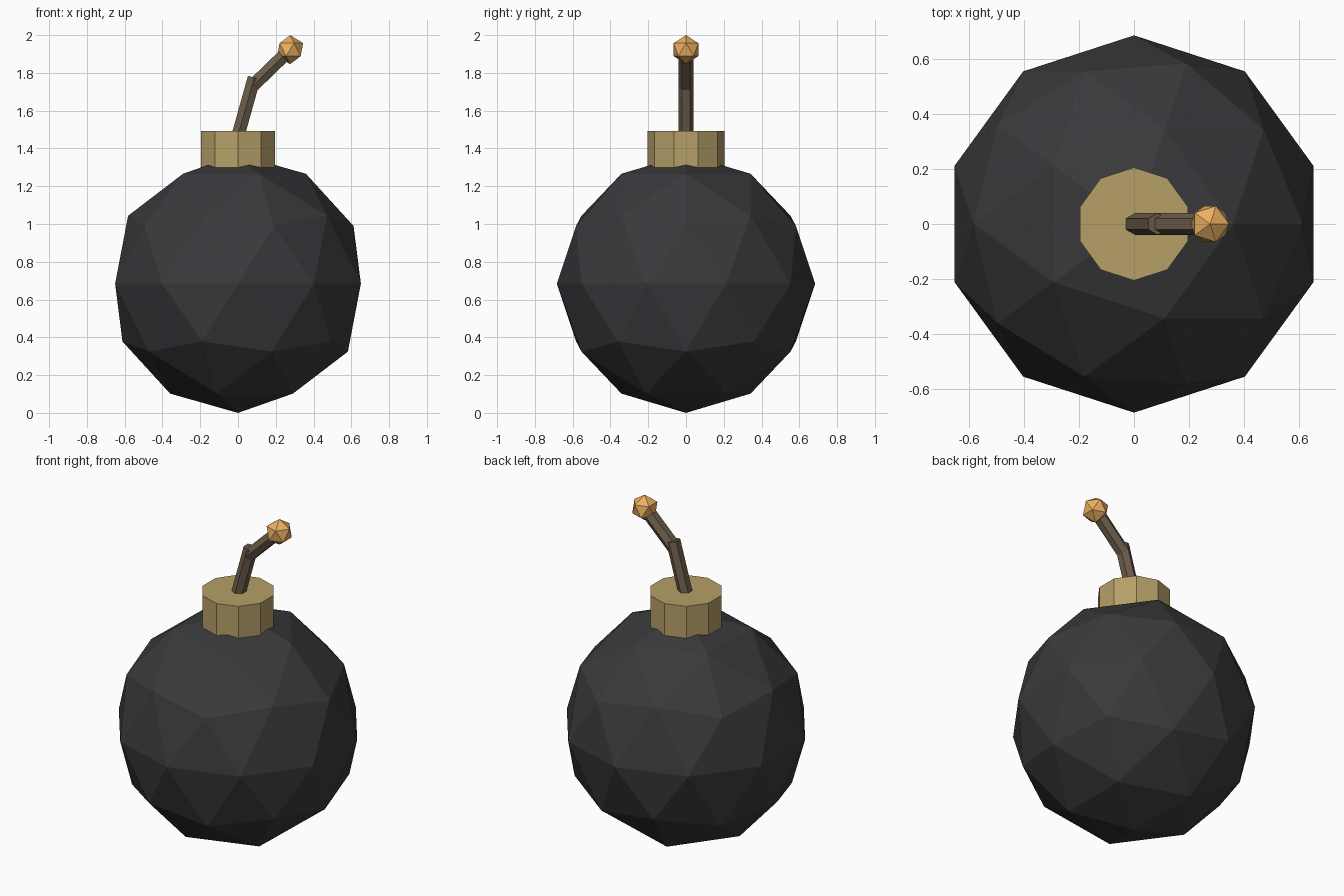
import bpy
from math import atan2, hypot

if "Cube" in bpy.data.objects:
    bpy.data.objects.remove(bpy.data.objects["Cube"])


def finish(name, color):
    """Name the active object and give it a flat colour."""
    ob = bpy.context.object
    ob.name = name
    mat = bpy.data.materials.get(color[0]) or bpy.data.materials.new(color[0])
    mat.diffuse_color = (*color[1], 1)
    mat.use_nodes = True
    mat.node_tree.nodes["Principled BSDF"].inputs["Base Color"].default_value = mat.diffuse_color
    ob.data.materials.append(mat)
    return ob


def ball(name, radius, center, detail, color):
    bpy.ops.mesh.primitive_ico_sphere_add(subdivisions=detail, radius=radius, location=center)
    return finish(name, color)


def rod(name, start, end, radius, sides, color):
    """Prism between two (x, z) points in the y = 0 plane."""
    dx, dz = end[0] - start[0], end[1] - start[1]
    bpy.ops.mesh.primitive_cylinder_add(
        vertices=sides, radius=radius, depth=hypot(dx, dz),
        location=((start[0] + end[0]) / 2, 0, (start[1] + end[1]) / 2),
        rotation=(0, atan2(dx, dz), 0))
    return finish(name, color)


IRON = ("dark_iron", (0.042, 0.042, 0.045))
BRASS = ("brass", (0.47, 0.35, 0.14))
CORD = ("cord", (0.15, 0.11, 0.07))
SPARK = ("spark", (0.83, 0.43, 0.12))

# Faceted round body
R = 0.684
ball("body", R, (0, 0, R), 2, IRON)

# Ten-sided neck collar, sunk into the body
rod("collar", (0, 1.26), (0, 1.493), 0.205, 10, BRASS)

# Bent fuse in two hexagonal pieces
rod("fuse_lower", (-0.005, 1.45), (0.086, 1.775), 0.04, 6, CORD)
rod("fuse_upper", (0.075, 1.729), (0.27, 1.918), 0.04, 6, CORD)

# Glowing fuse tip
ball("fuse_tip", 0.077, (0.276, 0, 1.923), 1, SPARK)
